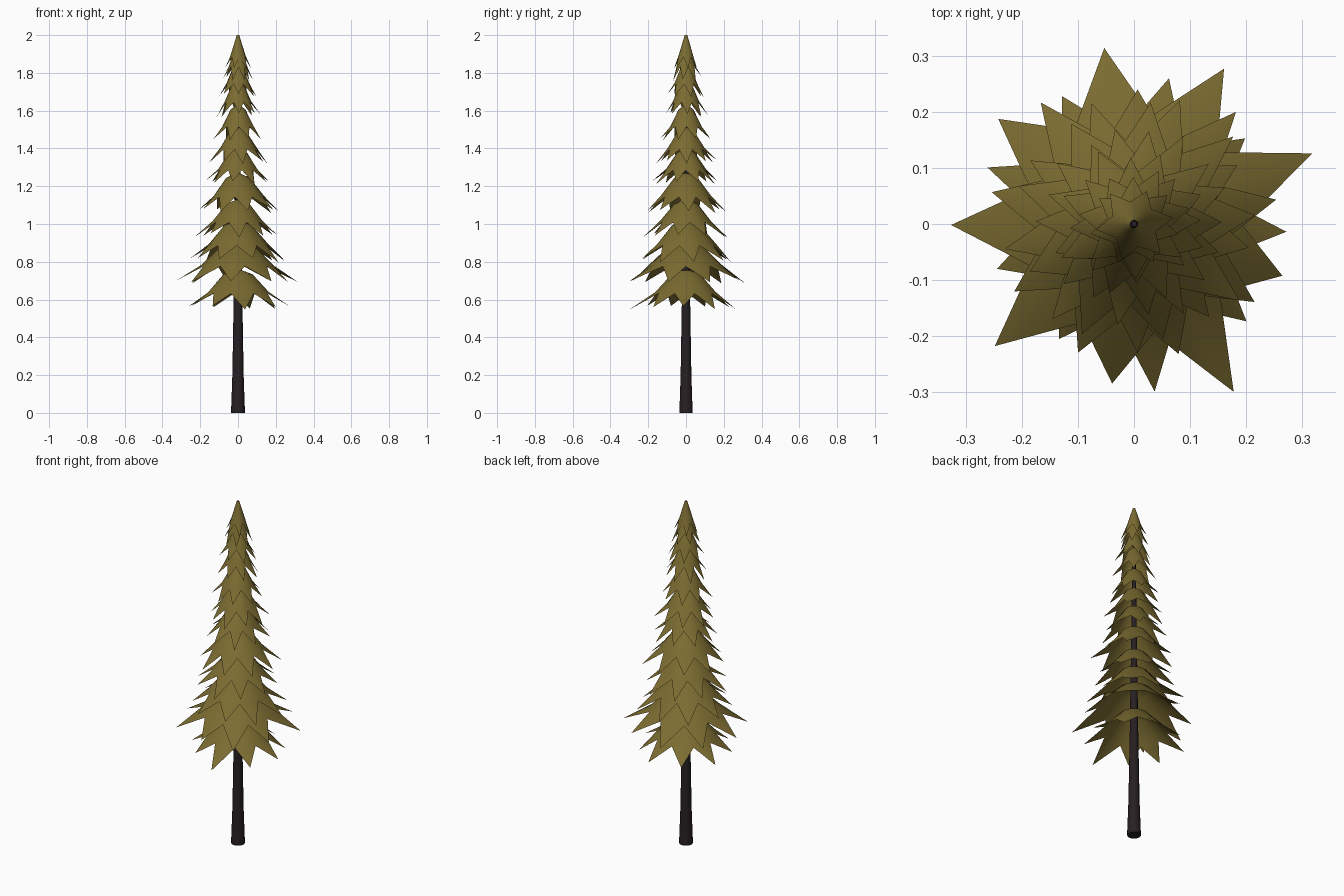
import bpy, bmesh, random
from math import sin, cos, radians, tau

random.seed(4)
if "Cube" in bpy.data.objects:
    bpy.data.objects.remove(bpy.data.objects["Cube"])


def material(name, rgb):
    m = bpy.data.materials.new(name)
    m.use_nodes = True
    m.diffuse_color = (*rgb, 1)
    bsdf = m.node_tree.nodes["Principled BSDF"]
    bsdf.inputs["Base Color"].default_value = (*rgb, 1)
    bsdf.inputs["Roughness"].default_value = 0.9
    return m


needles = material("olive needles", (0.2, 0.15, 0.031))
bark = material("dark bark", (0.02, 0.014, 0.016))


def finish(bm, name, mat, angle):
    mesh = bpy.data.meshes.new(name)
    bm.to_mesh(mesh)
    bm.free()
    mesh.materials.append(mat)
    obj = bpy.data.objects.new(name, mesh)
    bpy.context.collection.objects.link(obj)
    bpy.ops.object.select_all(action="DESELECT")
    obj.select_set(True)
    bpy.context.view_layer.objects.active = obj
    bpy.ops.object.shade_smooth_by_angle(angle=radians(angle))


def polar(bm, r, a, z):
    return bm.verts.new((r * cos(a), r * sin(a), z))


def bridge(bm, upper, lower):
    n = len(upper)
    for i in range(n):
        j = (i + 1) % n
        bm.faces.new((upper[i], lower[i], lower[j], upper[j]))


def trunk():
    bm = bmesh.new()
    profile = [(0.005, 2.0), (0.023, 0.6), (0.03, 0.2), (0.037, 0.0)]
    sides = 10
    rings = [[polar(bm, r, tau * i / sides, z) for i in range(sides)]
             for r, z in profile]
    for a, b in zip(rings, rings[1:]):
        bridge(bm, a, b)
    bm.faces.new(rings[0])
    bm.faces.new(rings[-1][::-1])
    finish(bm, "trunk", bark, 50)


def branch_tier(name, z_tip, radius, height, reaches, turn, shoulder):
    """Hollow skirt with a domed crown and one pointed bough per reach."""
    bm = bmesh.new()
    top = z_tip + height
    n = len(reaches) * 2
    # even columns run down a bough, odd columns end in the notch between two
    angles = [turn + tau * i / n for i in range(n)]
    jitter = [random.uniform(-0.03, 0.03) for i in range(n)]
    crown = [polar(bm, 0.007, a, top) for a in angles]
    mid = [polar(bm, 0.28 * radius, a, top - shoulder * height) for a in angles]
    rim = [polar(bm, (0.6 + 0.4 * k) * radius, a + k,
                 top - (0.6 if i % 2 == 0 else 0.64) * height)
           for i, (a, k) in enumerate(zip(angles, jitter))]
    bridge(bm, crown, mid)
    bridge(bm, mid, rim)
    for i, reach in zip(range(0, n, 2), reaches):
        tip = polar(bm, reach, angles[i] + jitter[i],
                    z_tip + random.uniform(-0.015, 0.01))
        bm.faces.new((rim[i - 1], tip, rim[i]))
        bm.faces.new((rim[i], tip, rim[(i + 1) % n]))
    finish(bm, name, needles, 60)


trunk()

# bough lengths of the three widest tiers, anticlockwise
long_boughs = [
    [0.272, 0.25, 0.267, 0.262, 0.28, 0.257, 0.245, 0.301, 0.265],
    [0.342, 0.32, 0.318, 0.306, 0.326, 0.33, 0.287, 0.348, 0.28],
    [0.257, 0.27, 0.24, 0.273, 0.26, 0.245, 0.25, 0.245, 0.256],
]
# tip height, tip radius, tier height, boughs, turn in degrees
tiers = [
    (0.56, 0.275, 0.20, 9, -2), (0.70, 0.325, 0.21, 9, 21),
    (0.81, 0.265, 0.21, 9, 8), (0.94, 0.225, 0.19, 9, 30),
    (1.07, 0.225, 0.20, 9, 3), (1.22, 0.175, 0.18, 9, 20),
    (1.33, 0.165, 0.18, 9, 0), (1.45, 0.14, 0.18, 8, 25),
    (1.58, 0.115, 0.18, 8, 4), (1.68, 0.1, 0.17, 7, 15),
    (1.77, 0.082, 0.17, 7, 40), (1.82, 0.068, 0.18, 6, 10),
]
for i, (z, r, h, n, turn) in enumerate(tiers):
    if i < len(long_boughs):
        reaches = long_boughs[i]
    else:
        reaches = [r * random.uniform(0.9, 1.05) for k in range(n)]
    # the topmost tier is a plain pointed cone, the others have a round shoulder
    shoulder = 0.22 if i == len(tiers) - 1 else 0.13
    branch_tier(f"branch_tier_{i + 1}", z, r, h, reaches, radians(turn), shoulder)
